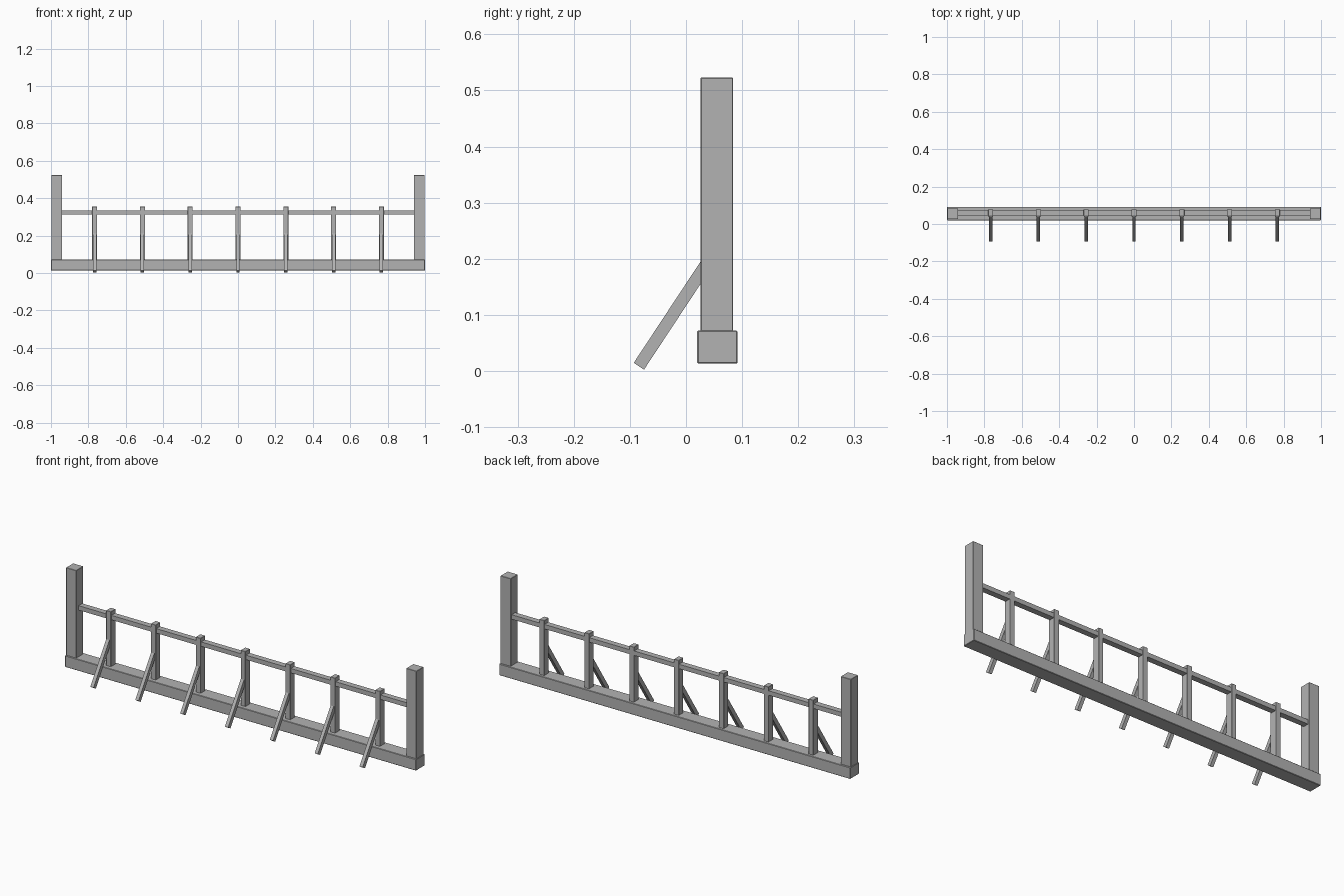
import bpy
from mathutils import Vector

cube = bpy.data.objects.get("Cube")
if cube:
    bpy.data.objects.remove(cube, do_unlink=True)

grey = bpy.data.materials.new("plain_grey")
grey.use_nodes = True
grey.diffuse_color = (0.45, 0.45, 0.45, 1)
grey.node_tree.nodes["Principled BSDF"].inputs["Base Color"].default_value = grey.diffuse_color


def beam(name, center, size, bevel=0.0, rotation=None):
    """Add a rectangular timber, optionally with eased edges."""
    bpy.ops.mesh.primitive_cube_add(size=1, location=center)
    ob = bpy.context.object
    ob.name = name
    ob.scale = size
    if rotation:
        ob.rotation_euler = rotation
    bpy.ops.object.transform_apply(location=False, rotation=False, scale=True)
    ob.data.materials.append(grey)
    if bevel:
        mod = ob.modifiers.new("eased_edges", "BEVEL")
        mod.width = bevel
        mod.segments = 1
    return ob


# Ground beam and the rail between the end posts
beam("base_beam", (0, 0.056, 0.0425), (2, 0.072, 0.059), 0.002)
beam("top_rail", (0, 0.061, 0.323), (1.9, 0.03, 0.023))

# Tall end posts
for side, name in ((-1, "right"), (1, "left")):
    beam(f"{name}_end_post", (side * 0.969, 0.055, 0.295), (0.058, 0.058, 0.456), 0.0015)

# Short posts, each with a sloping brace at the front
foot = Vector((0, -0.084, 0.0085))
head = Vector((0, 0.045, 0.204))
lean = (head - foot).to_track_quat("Z", "X").to_euler()
for i in range(7):
    x = (i - 3) * 0.2555
    beam(f"short_post_{i + 1}", (x, 0.0595, 0.21), (0.027, 0.037, 0.29), 0.001)
    middle = (foot + head) / 2
    middle.x = x
    beam(f"brace_{i + 1}", middle, (0.022, 0.018, (head - foot).length), 0, lean)
